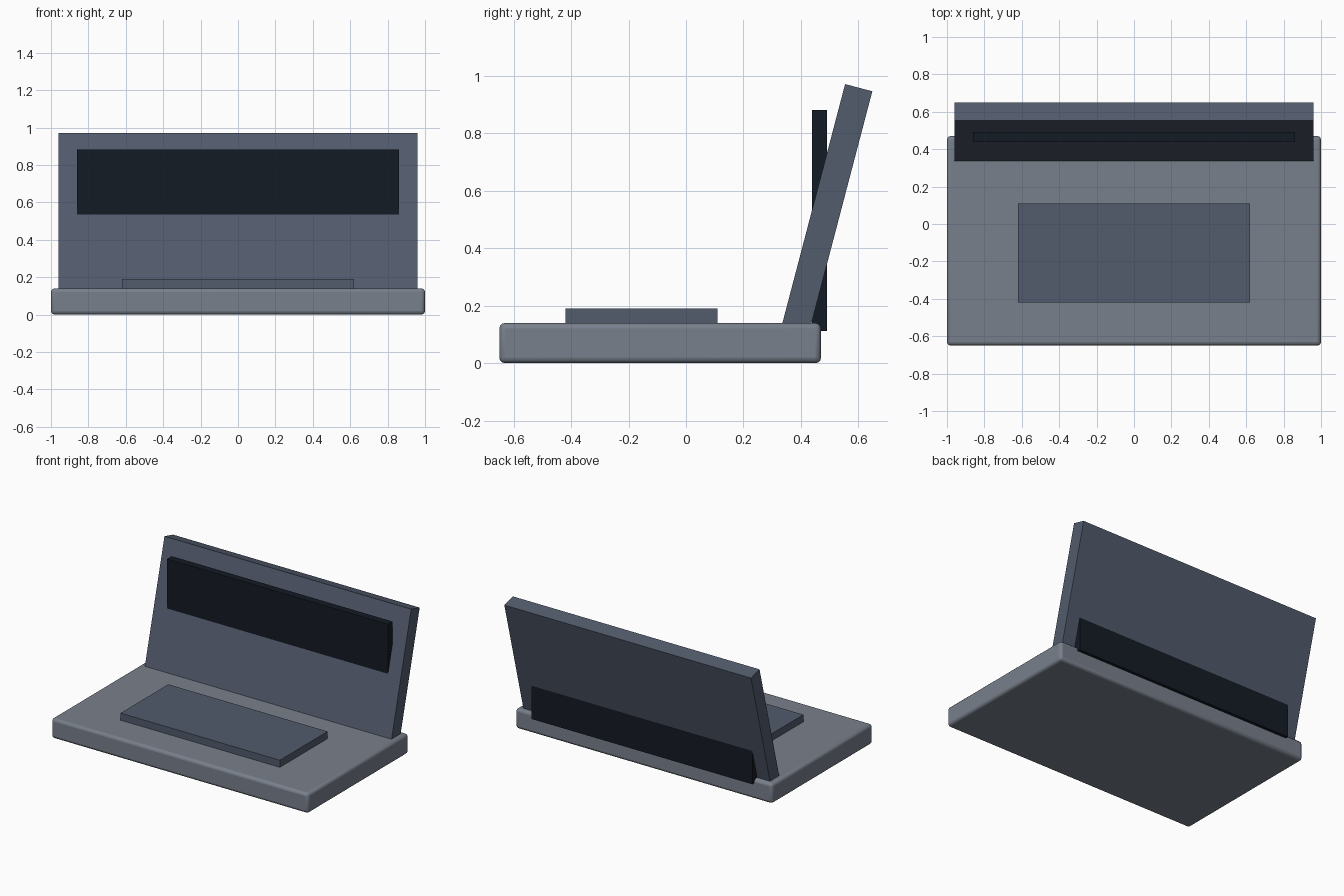
import bpy, math
from mathutils import Matrix

if "Cube" in bpy.data.objects:
    bpy.data.objects.remove(bpy.data.objects["Cube"])


def material(name, rgb):
    m = bpy.data.materials.new(name)
    m.diffuse_color = (*rgb, 1)
    m.use_nodes = True
    m.node_tree.nodes["Principled BSDF"].inputs["Base Color"].default_value = m.diffuse_color
    return m


def box(name, size, centre, mat, tilt=0.0):
    bpy.ops.mesh.primitive_cube_add(size=1)
    ob = bpy.context.object
    ob.name = name
    ob.data.transform(Matrix.Diagonal((*size, 1)))
    ob.location = centre
    ob.rotation_euler.x = tilt
    ob.data.materials.append(mat)
    return ob


shell = material("shell_grey", (0.19, 0.215, 0.26))
slate = material("slate", (0.085, 0.105, 0.15))
glass = material("dark_glass", (0.007, 0.011, 0.018))

# Base slab with softened edges
base = box("base", (2.0, 1.12, 0.14), (0, -0.09, 0.07), shell)
bevel = base.modifiers.new("soft_edges", 'BEVEL')
bevel.width = 0.02
bevel.segments = 3
bpy.ops.object.shade_smooth_by_angle(angle=math.radians(40))

# Raised key panel
box("key_panel", (1.24, 0.53, 0.08), (0, -0.155, 0.15), slate)

# Lid leaning back, its foot sunk in the base
box("lid", (1.92, 0.098, 0.86), (0, 0.492, 0.543), slate, math.radians(-14.7))

# Upright screen passing through the lid
box("screen", (1.72, 0.052, 0.77), (0, 0.465, 0.497), glass)
